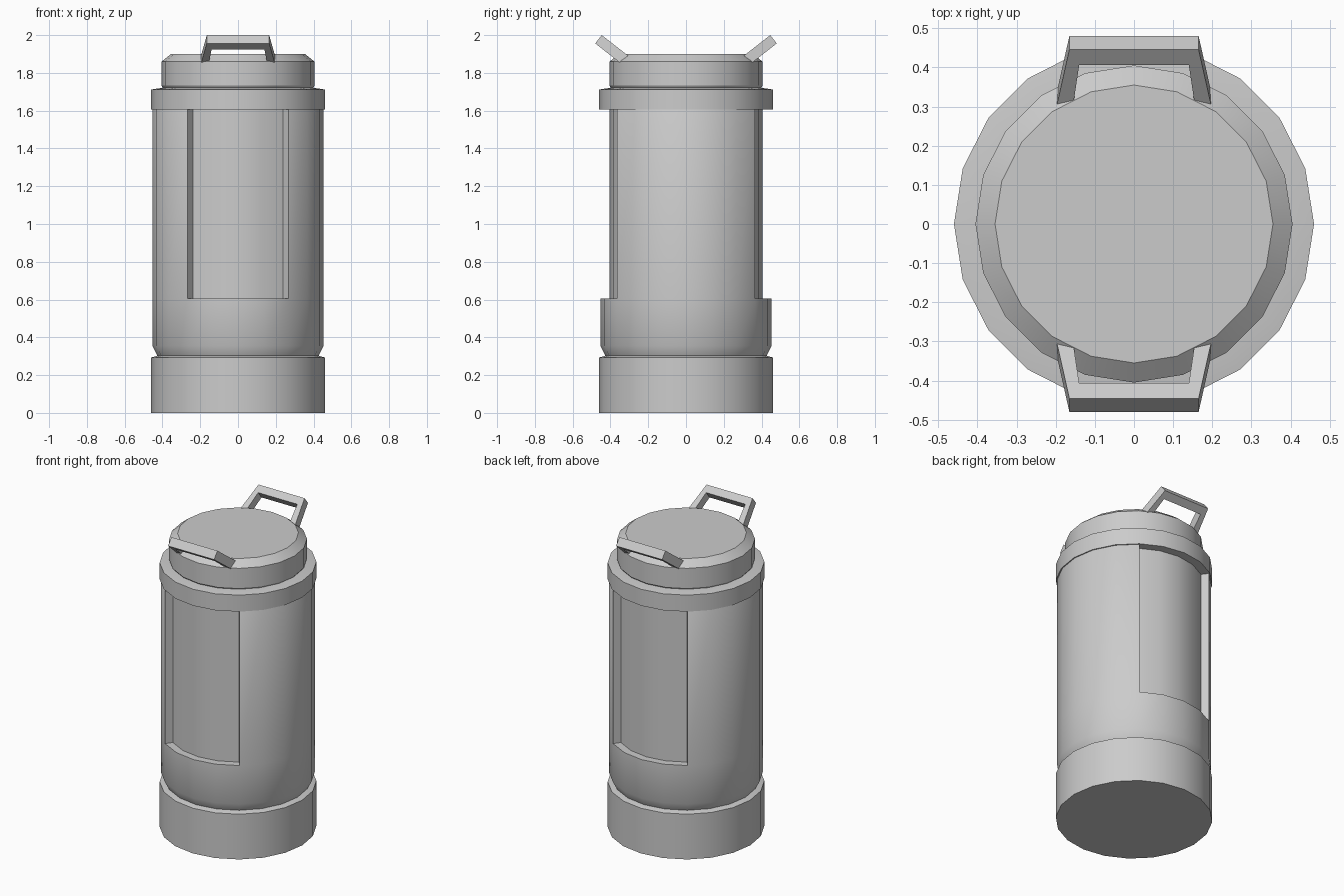
import bpy, bmesh, math

if "Cube" in bpy.data.objects:
    bpy.data.objects.remove(bpy.data.objects["Cube"])

SIDES = 20
grey = bpy.data.materials.new("light_grey_metal")
grey.diffuse_color = (0.6, 0.6, 0.6, 1)
grey.use_nodes = True
grey.node_tree.nodes["Principled BSDF"].inputs["Base Color"].default_value = grey.diffuse_color


def finish(bm, name, smooth=True):
    bmesh.ops.recalc_face_normals(bm, faces=bm.faces)
    me = bpy.data.meshes.new(name)
    bm.to_mesh(me)
    bm.free()
    me.materials.append(grey)
    ob = bpy.data.objects.new(name, me)
    bpy.context.collection.objects.link(ob)
    if smooth:
        bpy.ops.object.select_all(action='DESELECT')
        ob.select_set(True)
        bpy.context.view_layer.objects.active = ob
        bpy.ops.object.shade_smooth_by_angle(angle=math.radians(30))
    return ob


def lathe(profile):
    """Turn (radius, z) points into a capped solid; also return its side faces by row."""
    bm = bmesh.new()
    rings = [[bm.verts.new((r * math.cos(math.tau * i / SIDES),
                            r * math.sin(math.tau * i / SIDES), z))
              for i in range(SIDES)] for r, z in profile]
    rows = []
    for a, b in zip(rings, rings[1:]):
        rows.append([bm.faces.new((a[i], a[(i + 1) % SIDES], b[(i + 1) % SIDES], b[i]))
                     for i in range(SIDES)])
    bm.faces.new(rings[0][::-1])
    bm.faces.new(rings[-1])
    return bm, rows


# Base foot
bm, _ = lathe([(0.46, 0), (0.46, 0.293), (0.42, 0.305)])
finish(bm, "base")

# Main shaft with recessed panels at front and back
R, R_IN = 0.453, 0.405
bm, rows = lathe([(0.425, 0.30), (R, 0.355), (R, 0.605), (R, 1.61), (R - 0.02, 1.65)])
for start in (3, 13):
    panel = rows[2][start:start + 4]
    new = bmesh.ops.extrude_face_region(bm, geom=panel)["geom"]
    for v in new:
        if isinstance(v, bmesh.types.BMVert):
            v.co.x *= R_IN / R
            v.co.y *= R_IN / R
    old = [f for f in panel if f.is_valid]
    if old:
        bmesh.ops.delete(bm, geom=old, context='FACES_ONLY')
finish(bm, "shaft")

# Collar around the top of the shaft
bm, _ = lathe([(0.46, 1.605), (0.46, 1.712), (0.395, 1.722)])
finish(bm, "collar")

# Lid with chamfered rim
bm, _ = lathe([(0.39, 1.71), (0.405, 1.732), (0.405, 1.86), (0.355, 1.90)])
finish(bm, "lid")

# Tilted carrying handles; outline is (x, distance down from the tip)
half = [(0.204, 0.22), (0.165, 0.0), (0.140, 0.05), (0.160, 0.22)]
outline = [half[0], half[1], (-half[1][0], half[1][1]), (-half[0][0], half[0][1]),
           (-half[3][0], half[3][1]), (-half[2][0], half[2][1]), half[2], half[3]]
TILT, THICK = math.radians(38), 0.056
c, s = math.cos(TILT), math.sin(TILT)
for side, name in ((-1, "front_handle"), (1, "back_handle")):
    bm = bmesh.new()
    top, low = [[bm.verts.new((x, side * (0.446 - d * c + t * s), 2.0 - d * s - t * c))
                 for x, d in outline] for t in (0, THICK)]
    # left leg, right leg and cross bar as quads on each face
    for quad in ((0, 1, 6, 7), (1, 2, 5, 6), (2, 3, 4, 5)):
        bm.faces.new([top[i] for i in quad])
        bm.faces.new([low[i] for i in reversed(quad)])
    for i in range(8):
        j = (i + 1) % 8
        # the two legs stay separate at the bottom
        if {i, j} != {0, 7} and {i, j} != {3, 4}:
            bm.faces.new((top[i], low[i], low[j], top[j]))
    for i, j in ((7, 0), (3, 4)):
        bm.faces.new((top[i], low[i], low[j], top[j]))
    bmesh.ops.dissolve_limit(bm, angle_limit=0.01, verts=bm.verts, edges=bm.edges)
    finish(bm, name, smooth=False)
